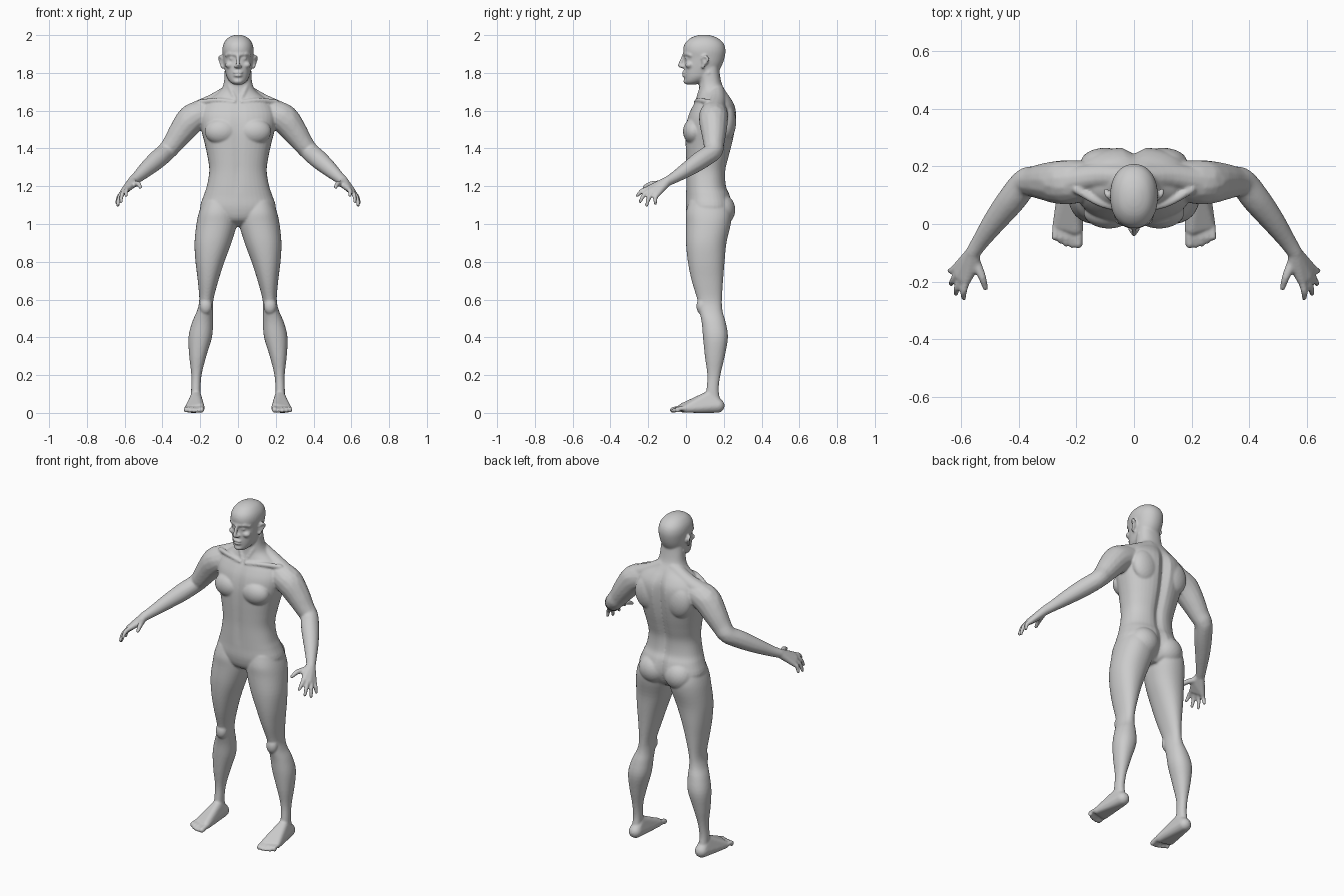
import bpy, bmesh, math
from mathutils import Vector

def sphere_points(n):
    pts = []
    for i in range(n):
        z = 1 - 2 * (i + 0.5) / n
        r, a = math.sqrt(1 - z * z), i * 2.399963
        pts.append(Vector((r * math.cos(a), r * math.sin(a), z)))
    return pts

def smooth_rows(rows, steps=4):
    """Catmull-Rom interpolation between rows of numbers."""
    out = []
    for i in range(len(rows) - 1):
        p0, p1 = rows[max(i - 1, 0)], rows[i]
        p2, p3 = rows[i + 1], rows[min(i + 2, len(rows) - 1)]
        for k in range(steps):
            t = k / steps
            out.append([0.5 * (2 * b + (c - a) * t + (2 * a - 5 * b + 4 * c - d) * t * t
                        + (3 * b - a - 3 * c + d) * t ** 3) for a, b, c, d in zip(p0, p1, p2, p3)])
    return out + [list(rows[-1])]

def loft(bm, rows, e=0.85, n=40):
    """Closed loft of horizontal rings: z, x0, x1, y_front, y_back, front groove, back groove."""
    rings = []
    for z, x0, x1, yf, yb, gf, gb in smooth_rows(rows):
        ring = []
        for i in range(n):
            a = 2 * math.pi * i / n
            c, s = math.cos(a), math.sin(a)
            dx = (x1 - x0) / 2 * math.copysign(abs(c) ** e, c)
            y = (yf + yb) / 2 + (yb - yf) / 2 * math.copysign(abs(s) ** e, s)
            dip = math.exp(-(dx / 0.025) ** 2)
            y += -gb * dip if s > 0 else gf * dip
            ring.append(bm.verts.new(((x0 + x1) / 2 + dx, y, z)))
        rings.append(ring)
    for a, b in zip(rings, rings[1:]):
        for i in range(n):
            j = (i + 1) % n
            bm.faces.new((a[i], a[j], b[j], b[i]))
    bm.faces.new(rings[0][::-1])
    bm.faces.new(rings[-1])

def hull(bm, pts):
    verts = [bm.verts.new(p) for p in pts]
    res = bmesh.ops.convex_hull(bm, input=verts)
    dead = {v for v in res['geom_interior'] + res['geom_unused'] if isinstance(v, bmesh.types.BMVert)}
    bmesh.ops.delete(bm, geom=list(dead), context='VERTS')

def balls(bm, *spheres):
    """Convex skin around spheres given as x, y, z, radius."""
    hull(bm, [Vector(s[:3]) + u * s[3] for s in spheres for u in sphere_points(90)])

def limb(bm, pts, steps=4):
    rows = smooth_rows(pts, steps)
    for a, b in zip(rows, rows[1:]):
        balls(bm, a, b)

def blob(bm, loc, size):
    hull(bm, [Vector(loc) + Vector([u[k] * size[k] for k in range(3)]) for u in sphere_points(240)])

mid, side = bmesh.new(), bmesh.new()

# torso and neck
torso = [(0.985, 0.06, 0.08, 0.18, 0, 0), (1.02, 0.15, 0.02, 0.225, 0, 0.02),
         (1.08, 0.20, 0.0, 0.25, 0, 0.025), (1.15, 0.182, 0.0, 0.235, 0, 0.015),
         (1.2, 0.165, 0.0, 0.215, 0.003, 0.015), (1.28, 0.152, 0.0, 0.212, 0.006, 0.02),
         (1.35, 0.16, -0.002, 0.228, 0.006, 0.022), (1.42, 0.175, -0.004, 0.246, 0.006, 0.022),
         (1.5, 0.195, -0.004, 0.262, 0.008, 0.025), (1.57, 0.205, 0.01, 0.268, 0.006, 0.025),
         (1.62, 0.19, 0.032, 0.262, 0.004, 0.02), (1.66, 0.155, 0.055, 0.243, 0.004, 0.012),
         (1.70, 0.10, 0.068, 0.215, 0, 0.004), (1.74, 0.077, 0.07, 0.19, 0, 0),
         (1.80, 0.07, 0.07, 0.178, 0, 0), (1.85, 0.065, 0.07, 0.175, 0, 0)]
loft(mid, [(z, -r, r, f, b, gf, gb) for z, r, f, b, gf, gb in torso])

# head
head = [(1.738, 0.022, 0.005, 0.05), (1.752, 0.042, -0.006, 0.09), (1.775, 0.058, -0.008, 0.135),
        (1.80, 0.066, -0.010, 0.165), (1.84, 0.074, -0.009, 0.19), (1.88, 0.079, -0.008, 0.204),
        (1.92, 0.083, -0.015, 0.209), (1.955, 0.076, -0.006, 0.199), (1.983, 0.056, 0.022, 0.17),
        (1.997, 0.03, 0.055, 0.135), (2.002, 0.008, 0.085, 0.105)]
loft(mid, [(z, -r, r, f, b, 0, 0) for z, r, f, b in head], 0.92)

# nose, lips and chin
balls(mid, (0, -0.014, 1.888, 0.009), (0, -0.034, 1.84, 0.010))
balls(mid, (-0.012, -0.018, 1.834, 0.009), (0.012, -0.018, 1.834, 0.009), (0, -0.032, 1.837, 0.009))
blob(mid, (0, -0.010, 1.802, ), (0.026, 0.013, 0.007))
blob(mid, (0, -0.010, 1.786), (0.023, 0.013, 0.007))
blob(mid, (0, 0.004, 1.756), (0.026, 0.018, 0.016))

# brow, cheek, eyelid and ear
balls(side, (0.008, -0.010, 1.897, 0.009), (0.045, 0.004, 1.901, 0.009), (0.062, 0.025, 1.892, 0.008))
blob(side, (0.044, 0.018, 1.842), (0.024, 0.022, 0.018))
blob(side, (0.031, 0.006, 1.876), (0.015, 0.013, 0.009))
limb(side, [(0.083, 0.088, 1.83, 0.008), (0.09, 0.1, 1.85, 0.008),
            (0.097, 0.117, 1.872, 0.008), (0.094, 0.1, 1.888, 0.008), (0.082, 0.087, 1.875, 0.007)], 2)
blob(side, (0.084, 0.1, 1.862), (0.009, 0.016, 0.024))

# chest, shoulder blade, buttock and neck muscles
blob(side, (0.088, 0.042, 1.49), (0.088, 0.058, 0.07))
blob(side, (0.10, 0.215, 1.54), (0.085, 0.05, 0.10))
blob(side, (0.085, 0.185, 1.075), (0.088, 0.076, 0.085))
limb(side, [(0.035, 0.16, 1.70, 0.045), (0.12, 0.165, 1.65, 0.045), (0.22, 0.15, 1.60, 0.05)])
limb(side, [(0.06, 0.12, 1.80, 0.014), (0.04, 0.085, 1.72, 0.014), (0.012, 0.062, 1.655, 0.012)])
limb(side, [(0.02, 0.052, 1.645, 0.012), (0.11, 0.07, 1.655, 0.013), (0.2, 0.12, 1.645, 0.015)])

# arm
limb(side, [(0.17, 0.15, 1.59, 0.07), (0.24, 0.145, 1.56, 0.078), (0.295, 0.147, 1.495, 0.068),
            (0.34, 0.147, 1.432, 0.056), (0.378, 0.143, 1.385, 0.05), (0.425, 0.085, 1.343, 0.05),
            (0.48, 0.015, 1.295, 0.042), (0.53, -0.055, 1.25, 0.031), (0.56, -0.10, 1.225, 0.026)])

# palm, fingers and thumb
balls(side, (0.56, -0.10, 1.225, 0.025), (0.583, -0.198, 1.188, 0.015),
      (0.618, -0.15, 1.157, 0.014), (0.607, -0.183, 1.175, 0.015), (0.552, -0.14, 1.213, 0.018))
for base, tip in [((0.583, -0.198, 1.188), (0.592, -0.258, 1.15)),
                  ((0.600, -0.190, 1.178), (0.620, -0.243, 1.118)),
                  ((0.612, -0.172, 1.168), (0.636, -0.208, 1.099)),
                  ((0.618, -0.150, 1.157), (0.640, -0.162, 1.110))]:
    m = [(a + b) / 2 for a, b in zip(base, tip)]
    limb(side, [(*base, 0.0135), (m[0] + 0.005, m[1] - 0.006, m[2] + 0.006, 0.012), (*tip, 0.009)], 3)
limb(side, [(0.55, -0.135, 1.213, 0.018), (0.528, -0.185, 1.212, 0.014), (0.517, -0.222, 1.195, 0.010)])

# leg
leg = [(1.12, 0.02, 0.185, 0.015, 0.22), (1.06, 0.008, 0.207, 0.0, 0.24), (1.0, 0.006, 0.22, 0.0, 0.237),
       (0.9, 0.035, 0.23, 0.0, 0.214), (0.8, 0.072, 0.225, 0.01, 0.204), (0.7, 0.104, 0.213, 0.03, 0.196),
       (0.6, 0.13, 0.205, 0.06, 0.19), (0.54, 0.133, 0.217, 0.07, 0.193), (0.48, 0.132, 0.243, 0.083, 0.21),
       (0.4, 0.138, 0.262, 0.09, 0.222), (0.3, 0.168, 0.258, 0.1, 0.205), (0.2, 0.193, 0.247, 0.113, 0.182),
       (0.12, 0.198, 0.248, 0.108, 0.173), (0.05, 0.196, 0.25, 0.10, 0.185)]
loft(side, [(*r, 0, 0) for r in leg], 0.92)
blob(side, (0.17, 0.085, 0.565), (0.034, 0.03, 0.045))

# foot and toes
balls(side, (0.222, 0.167, 0.038, 0.038), (0.222, 0.125, 0.09, 0.028),
      (0.202, -0.015, 0.027, 0.026), (0.262, 0.0, 0.022, 0.021), (0.245, 0.08, 0.025, 0.025))
for i in range(5):
    x, r = 0.192 + 0.0205 * i, 0.0155 if i == 0 else 0.0115
    tip = (-0.07, -0.073, -0.068, -0.058, -0.044)[i]
    limb(side, [(x, -0.01, 0.024, r), (x + 0.001, -0.045, 0.022, r), (x + 0.002, tip, r, r)], 2)

# mirror the side parts
both = bmesh.ops.duplicate(side, geom=side.verts[:] + side.edges[:] + side.faces[:])['geom']
for v in both:
    if isinstance(v, bmesh.types.BMVert):
        v.co.x = -v.co.x

# fuse everything into one smooth skin
tmp = bpy.data.meshes.new('side_parts')
side.to_mesh(tmp)
mid.from_mesh(tmp)
bmesh.ops.recalc_face_normals(mid, faces=mid.faces[:])
mesh = bpy.data.meshes.new('human_body')
mid.to_mesh(mesh)
body = bpy.data.objects.new('human_body', mesh)
bpy.context.collection.objects.link(body)
bpy.data.meshes.remove(tmp)
skin = body.modifiers.new('fuse', 'REMESH')
skin.mode = 'VOXEL'
skin.voxel_size = 0.006
skin.use_smooth_shade = True
soft = body.modifiers.new('soften', 'SMOOTH')
soft.factor = 0.5
soft.iterations = 4
